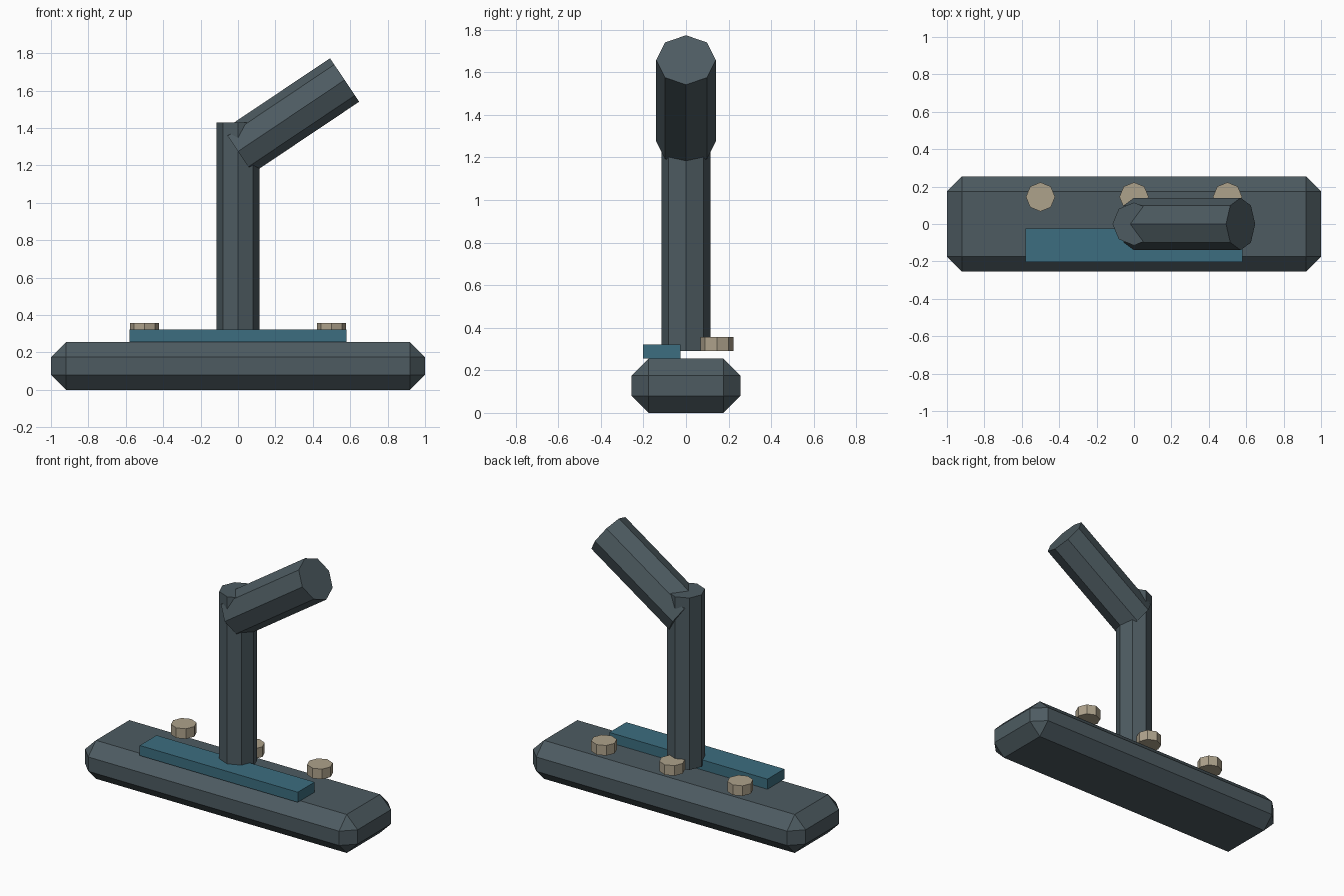
import bpy, bmesh
from mathutils import Matrix, Vector

if "Cube" in bpy.data.objects:
    bpy.data.objects.remove(bpy.data.objects["Cube"])


def material(name, rgb):
    m = bpy.data.materials.new(name)
    m.diffuse_color = (*rgb, 1)
    m.use_nodes = True
    m.node_tree.nodes["Principled BSDF"].inputs["Base Color"].default_value = m.diffuse_color
    return m


slate = material("slate", (0.075, 0.105, 0.12))
teal = material("teal", (0.045, 0.155, 0.215))
tan = material("tan", (0.42, 0.36, 0.26))


def finish(name, bm, mat):
    me = bpy.data.meshes.new(name)
    bm.to_mesh(me)
    bm.free()
    me.materials.append(mat)
    ob = bpy.data.objects.new(name, me)
    bpy.context.collection.objects.link(ob)
    return ob


def box(name, lo, hi, mat, bevel=0):
    lo, hi = Vector(lo), Vector(hi)
    bm = bmesh.new()
    bmesh.ops.create_cube(bm, size=1, matrix=Matrix.Translation((lo + hi) / 2)
                          @ Matrix.Diagonal((*(hi - lo), 1)))
    if bevel:
        bmesh.ops.bevel(bm, geom=bm.edges[:], offset=bevel, segments=1,
                        affect='EDGES')
    return finish(name, bm, mat)


def rod(name, start, end, radius, mat):
    """Octagonal cylinder between two points."""
    start, end = Vector(start), Vector(end)
    axis = end - start
    turn = Vector((0, 0, 1)).rotation_difference(axis).to_matrix().to_4x4()
    bm = bmesh.new()
    bmesh.ops.create_cone(bm, cap_ends=True, segments=8, radius1=radius,
                          radius2=radius, depth=axis.length,
                          matrix=Matrix.Translation((start + end) / 2) @ turn)
    return finish(name, bm, mat)


# Chamfered base and front panel
box("base", (-1, -0.255, 0), (1, 0.255, 0.255), slate, 0.08)
box("front_panel", (-0.58, -0.202, 0.255), (0.58, -0.025, 0.322), teal)

# Upright post and tilted arm
rod("post", (0, 0, 0.29), (0, 0, 1.43), 0.115, slate)
rod("arm", (0, 0, 1.275), (0.57, 0, 1.657), 0.14, slate)

# Row of buttons along the back
for i, x in enumerate((-0.5, 0, 0.5)):
    rod(f"button_{i + 1}", (x, 0.145, 0.29), (x, 0.145, 0.357), 0.078, tan)
